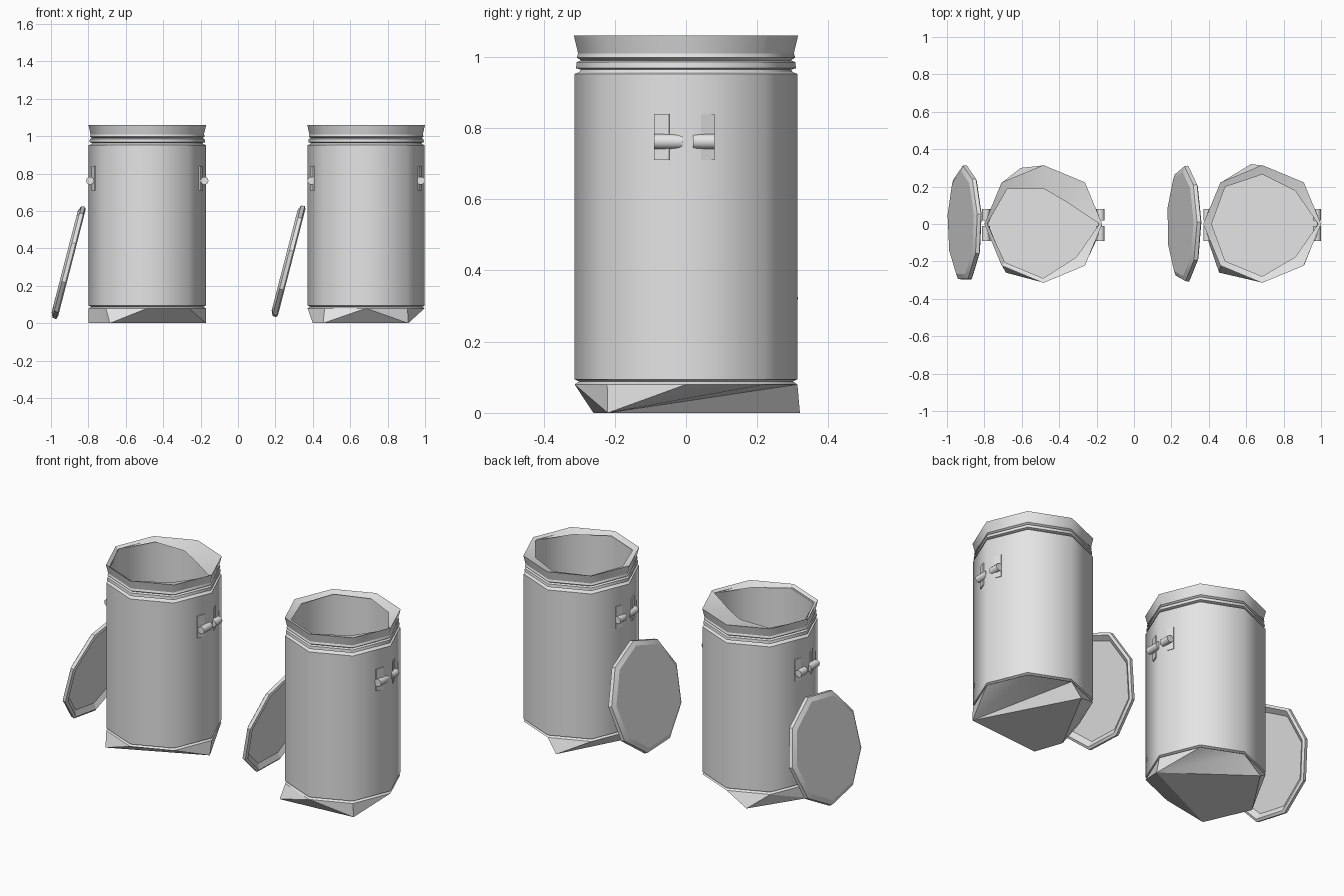
import bpy
import bmesh
import math
from mathutils import Matrix, Vector

cube = bpy.data.objects.get("Cube")
if cube:
    bpy.data.objects.remove(cube)

metal = bpy.data.materials.new("light_grey_metal")
metal.use_nodes = True
GREY = (0.78, 0.78, 0.78, 1)
metal.diffuse_color = GREY
metal.node_tree.nodes["Principled BSDF"].inputs["Base Color"].default_value = GREY


def finish(name, bm, matrix, angle=35):
    bmesh.ops.recalc_face_normals(bm, faces=bm.faces[:])
    mesh = bpy.data.meshes.new(name)
    bm.to_mesh(mesh)
    bm.free()
    mesh.materials.append(metal)
    for p in mesh.polygons:
        p.use_smooth = True
    mesh.set_sharp_from_angle(angle=math.radians(angle))
    ob = bpy.data.objects.new(name, mesh)
    ob.matrix_world = matrix
    bpy.context.collection.objects.link(ob)


def ring(radii, z, phase=0.0):
    step = math.tau / len(radii)
    return [(r * math.cos((i + phase) * step), r * math.sin((i + phase) * step), z)
            for i, r in enumerate(radii)]


def circle(sides, radius, z, phase=0.0):
    return ring([radius] * sides, z, phase)


def loft(name, loops, matrix, cap_start=False, cap_end=False, angle=50):
    """Skin a stack of closed loops, which may differ in vertex count."""
    bm = bmesh.new()
    edges = []
    rings = []
    for loop in loops:
        verts = [bm.verts.new(p) for p in loop]
        rings.append(verts)
        edges.append([bm.edges.new((verts[i - 1], verts[i])) for i in range(len(verts))])
    for i in range(len(loops) - 1):
        low, high = rings[i], rings[i + 1]
        count = len(low)
        if count == len(high):
            for k in range(count):
                bm.faces.new((low[k - 1], low[k], high[k], high[k - 1]))
        else:
            bmesh.ops.bridge_loops(bm, edges=edges[i] + edges[i + 1])
    if cap_start:
        bm.faces.new(rings[0])
    if cap_end:
        bm.faces.new(rings[-1])
    finish(name, bm, matrix, angle)


def handle(side, name, x, matrix):
    # two flat brackets following the wall, carrying a split bar
    for tag, outer, inner in (("front", -0.09, -0.01), ("back", 0.08, 0.02)):
        middle = outer * 0.5
        tilt = Matrix.Rotation(side * math.copysign(math.radians(20), outer), 4, "Z")
        bm = bmesh.new()
        bmesh.ops.create_cube(bm, size=1, matrix=(
            Matrix.Translation((side * 0.287, (outer + middle) / 2, 0.775)) @ tilt
            @ Matrix.Diagonal((0.009, abs(outer - middle), 0.13, 1))))
        finish(f"{name}_{tag}_bracket", bm, matrix)
        bm = bmesh.new()
        turn = Matrix.Rotation(math.pi / 2, 4, "X")
        bmesh.ops.create_cone(bm, cap_ends=True, segments=12, radius1=0.021, radius2=0.021,
                              depth=abs(outer - inner),
                              matrix=Matrix.Translation((side * x, (outer + inner) / 2, 0.762)) @ turn)
        finish(f"{name}_{tag}_bar", bm, matrix)


def can(name, x, foot, mouth, bar_x):
    at = Matrix.Translation((x, 0, 0))
    # tapering foot with an uneven flat underside
    loft(name + "_foot", [[(px, py, 0) for px, py in foot], circle(8, 0.313, 0.08),
                          circle(8, 0.3, 0.088)], at, cap_start=True, angle=30)
    # round body
    loft(name + "_body", [circle(8, 0.3, 0.088), circle(8, 0.313, 0.094),
                          circle(8, 0.313, 0.952), circle(8, 0.3, 0.957)], at)
    # crimped bands under the rim
    loft(name + "_bands", [circle(8, 0.3, 0.957), circle(8, 0.295, 0.964),
                           circle(8, 0.309, 0.968), circle(8, 0.307, 0.985),
                           circle(8, 0.295, 0.99), circle(8, 0.307, 0.998),
                           circle(8, 0.303, 1.01)], at)
    # upright flared rim
    loft(name + "_rim", [circle(8, 0.303, 1.01), circle(8, 0.315, 1.06)], at)
    # uneven lip turned inward around the mouth
    loft(name + "_lip", [circle(8, 0.315, 1.06), ring(mouth, 1.045)], at, angle=25)
    # inner wall and floor
    loft(name + "_lining", [circle(8, 0.295, 1.05), circle(8, 0.295, 0.09)],
         at, cap_end=True)
    for side, tag in ((1, "left"), (-1, "right")):
        handle(side, f"{name}_{tag}_handle", bar_x, at)


def lid(name, x, phase):
    # shallow dish leaning toward the can, outer face up and away from it
    lean = Vector((-0.968, 0, 0.25)).to_track_quat("Z", "Y").to_matrix().to_4x4()
    at = Matrix.Translation((x, 0, 0.325)) @ lean
    loft(name, [circle(9, 0.27, 0.002, phase), circle(9, 0.3, -0.019, phase),
                circle(9, 0.315, -0.012, phase), circle(9, 0.312, 0.008, phase),
                circle(9, 0.285, 0.02, phase)],
         at, cap_start=True, cap_end=True, angle=20)


can("first_can", -0.485,
    [(0.315, -0.02), (-0.12, 0.3), (-0.315, 0), (-0.2, -0.26)],
    [0.3, 0.17, 0.19, 0.27, 0.3, 0.29, 0.29, 0.25], 0.306)
can("second_can", 0.685,
    [(0.225, -0.22), (-0.06, 0.32), (-0.285, -0.1), (-0.23, -0.26)],
    [0.3, 0.25, 0.265, 0.28, 0.27, 0.28, 0.28, 0.25], 0.293)
lid("first_lid", -0.907, 0.5)
lid("second_lid", 0.267, 0.3)
